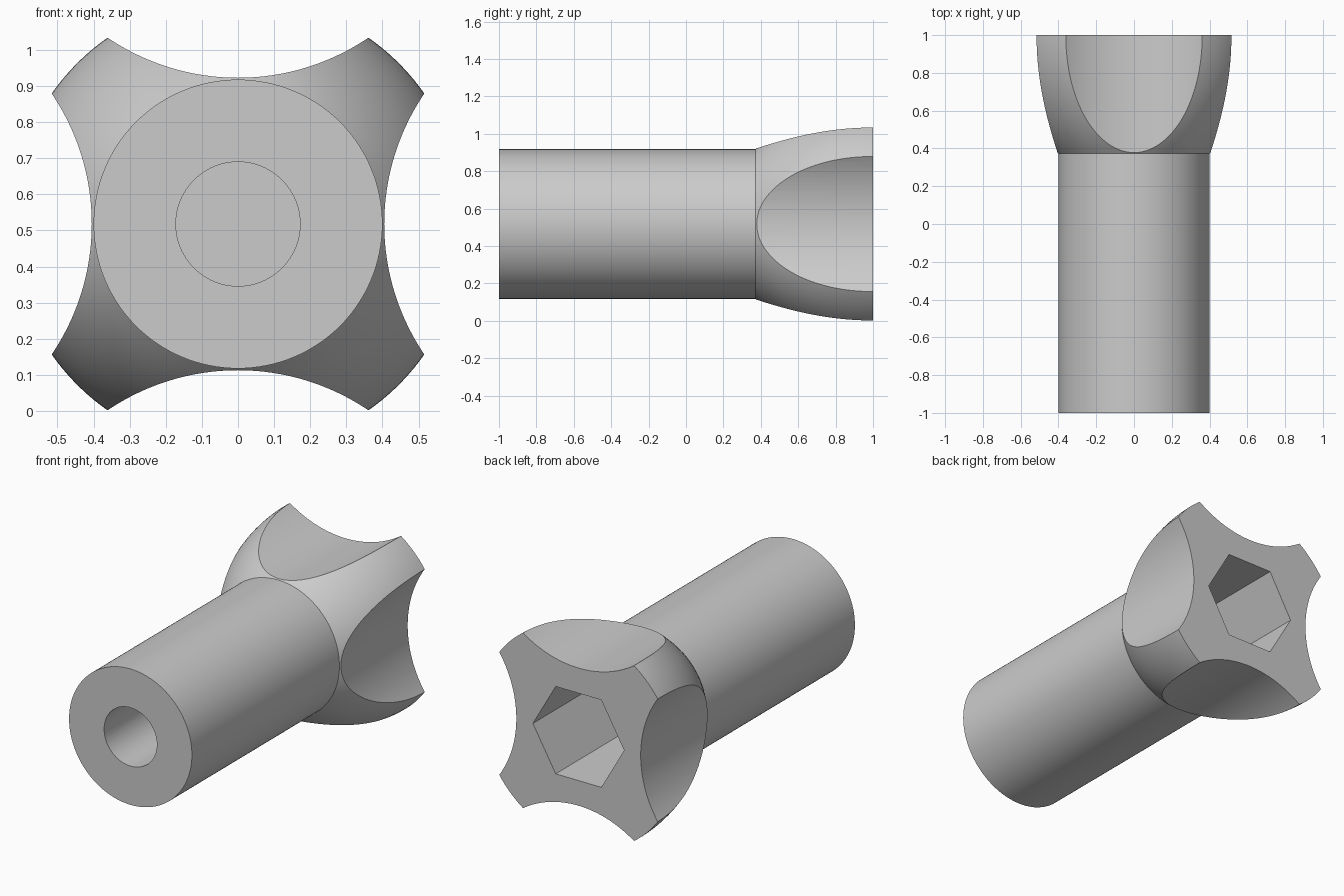
import bpy, bmesh, math
from mathutils import Matrix, Vector

cube = bpy.data.objects.get("Cube")
if cube:
    bpy.data.objects.remove(cube, do_unlink=True)

AXIS_Z = 0.518      # height of the long axis
NECK_Y = 0.372      # where the shaft meets the head
SHAFT_R, HEAD_R = 0.4, 0.63

grey = bpy.data.materials.new("plain grey")
grey.use_nodes = True
colour = (0.6, 0.6, 0.6, 1)
grey.diffuse_color = colour
grey.node_tree.nodes["Principled BSDF"].inputs["Base Color"].default_value = colour


def add_object(name, bm):
    bmesh.ops.recalc_face_normals(bm, faces=bm.faces)
    mesh = bpy.data.meshes.new(name)
    bm.to_mesh(mesh)
    bm.free()
    mesh.materials.append(grey)
    obj = bpy.data.objects.new(name, mesh)
    bpy.context.collection.objects.link(obj)
    return obj


def lathe(name, profile, steps=128):
    """Revolve (radius, y) points around the long axis."""
    bm = bmesh.new()
    verts = [bm.verts.new((r, y, AXIS_Z)) for r, y in profile]
    edges = [bm.edges.new(pair) for pair in zip(verts, verts[1:])]
    bmesh.ops.spin(bm, geom=verts + edges, cent=(0, 0, AXIS_Z), axis=(0, 1, 0),
                   angle=math.tau, steps=steps, use_duplicate=False)
    bmesh.ops.remove_doubles(bm, verts=bm.verts, dist=1e-5)
    return add_object(name, bm)


def prism(name, radius, y0, y1, sides, x=0, z=0):
    """Prism along y with a corner pointing sideways."""
    bm = bmesh.new()
    place = Matrix.Translation((x, (y0 + y1) / 2, AXIS_Z + z)) @ Matrix.Rotation(math.pi / 2, 4, 'X')
    ring = bmesh.ops.create_circle(bm, cap_ends=True, radius=radius, segments=sides)["verts"]
    # turn the ring so that a corner lies on the x axis
    first = ring[0].co
    turn = Matrix.Rotation(-math.atan2(first.y, first.x), 4, 'Z')
    bmesh.ops.transform(bm, matrix=Matrix.Translation((0, 0, (y0 - y1) / 2)) @ turn, verts=bm.verts)
    extruded = bmesh.ops.extrude_face_region(bm, geom=list(bm.faces))["geom"]
    top = [v for v in extruded if isinstance(v, bmesh.types.BMVert)]
    bmesh.ops.translate(bm, vec=Vector((0, 0, y1 - y0)), verts=top)
    bmesh.ops.transform(bm, matrix=place, verts=bm.verts)
    return add_object(name, bm)


# Shaft with a head whose side swells along an arc, level at the back face
swell = HEAD_R - SHAFT_R
length = 1 - NECK_Y
arc_r = (swell ** 2 + length ** 2) / (2 * swell)
profile = [(0, -1), (SHAFT_R, -1)]
for i in range(25):
    y = NECK_Y + length * i / 24
    profile.append((HEAD_R - arc_r + math.sqrt(arc_r ** 2 - (1 - y) ** 2), y))
profile.append((0, 1))
body = lathe("fluted_knob_with_shaft", profile)

# Cutters: round bore, hexagonal socket, four finger flutes
cutters = [prism("bore_cutter", 0.172, -1.2, 1.2, 96),
           prism("hex_socket_cutter", 0.297, 1 - length, 1.2, 6)]
flute_r = 0.644
offset = 0.405 + flute_r
for dx, dz in ((1, 0), (-1, 0), (0, 1), (0, -1)):
    cutters.append(prism("flute_cutter", flute_r, 0.2, 1.2, 160, dx * offset, dz * offset))

bpy.context.view_layer.objects.active = body
for cutter in cutters:
    cutter.hide_render = True
    mod = body.modifiers.new("cut", 'BOOLEAN')
    mod.operation = 'DIFFERENCE'
    mod.solver = 'EXACT'
    mod.object = cutter
    bpy.ops.object.modifier_apply(modifier=mod.name)
    bpy.data.objects.remove(cutter, do_unlink=True)

# Smooth curved walls, crisp rims
bpy.ops.object.select_all(action='DESELECT')
body.select_set(True)
bpy.ops.object.shade_smooth_by_angle(angle=math.radians(25))
